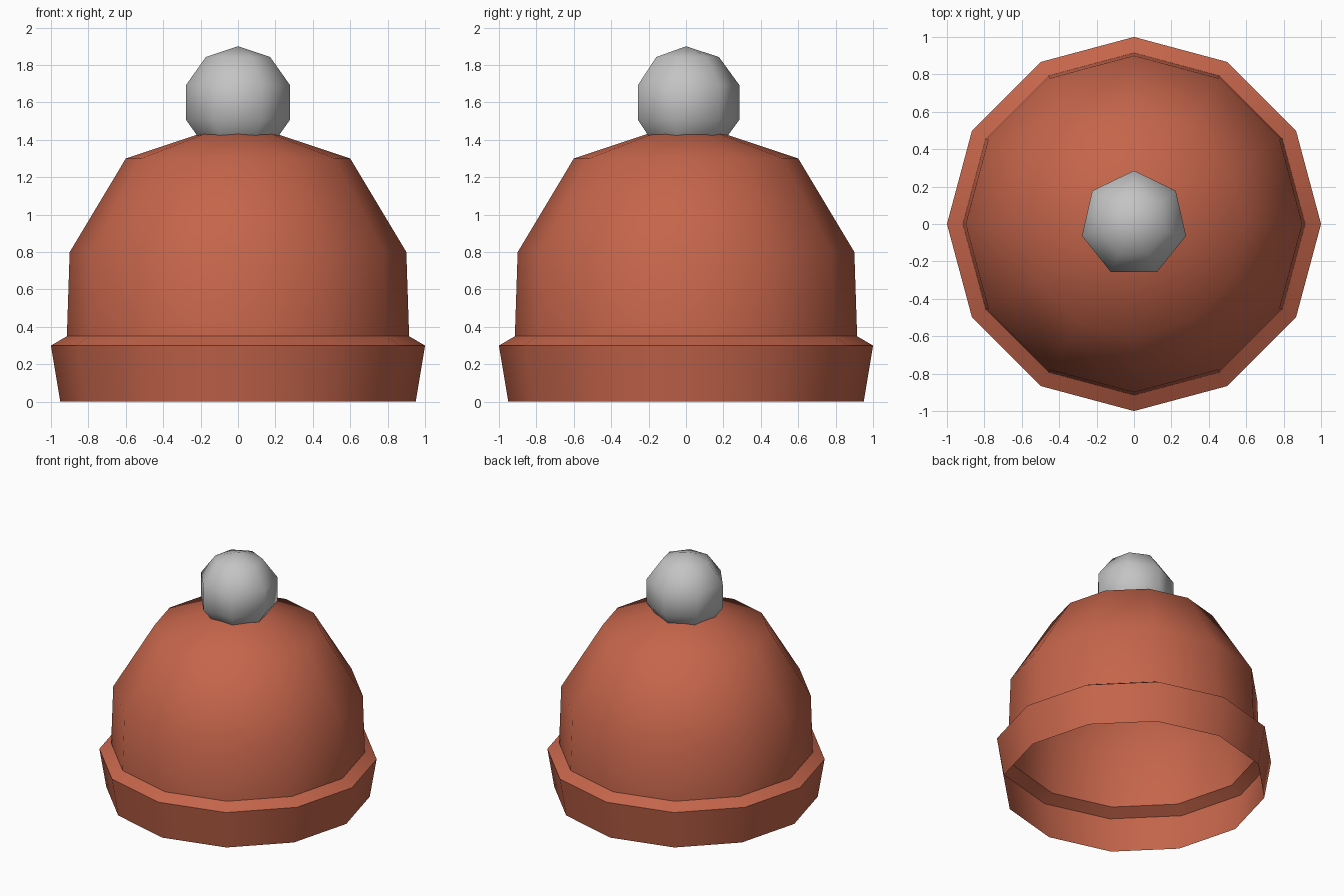
import bpy
import bmesh
from math import cos, sin, pi, radians

cube = bpy.data.objects.get("Cube")
if cube:
    bpy.data.objects.remove(cube, do_unlink=True)


def make_material(name, color):
    mat = bpy.data.materials.new(name)
    mat.use_nodes = True
    mat.diffuse_color = color
    mat.node_tree.nodes["Principled BSDF"].inputs["Base Color"].default_value = color
    return mat


def finish(name, bm, mat, angle):
    mesh = bpy.data.meshes.new(name)
    bm.to_mesh(mesh)
    bm.free()
    mesh.materials.append(mat)
    obj = bpy.data.objects.new(name, mesh)
    bpy.context.collection.objects.link(obj)
    bpy.ops.object.select_all(action="DESELECT")
    obj.select_set(True)
    bpy.context.view_layer.objects.active = obj
    bpy.ops.object.shade_smooth_by_angle(angle=radians(angle))
    return obj


def lathe(bm, profile, sides):
    """Stack rings of the profile (radius, height), open at the bottom."""
    rings = []
    for r, z in profile:
        rings.append([bm.verts.new((r * cos(2 * pi * i / sides),
                                    r * sin(2 * pi * i / sides), z))
                      for i in range(sides)])
    for low, high in zip(rings, rings[1:]):
        for i in range(sides):
            j = (i + 1) % sides
            bm.faces.new((low[i], low[j], high[j], high[i]))
    return rings[-1]


wool = make_material("terracotta wool", (0.56, 0.13, 0.07, 1))
fluff = make_material("light grey fluff", (0.55, 0.55, 0.55, 1))
SIDES = 12

# Hat shell: a thin sheet with folded brim, ledge and domed crown
bm = bmesh.new()
top = lathe(bm, [(0.95, 0), (1, 0.3), (0.915, 0.35), (0.9, 0.8), (0.6, 1.3)], SIDES)
apex = bm.verts.new((0, 0, 1.5))
for i in range(SIDES):
    bm.faces.new((top[i], top[(i + 1) % SIDES], apex))
finish("knit_hat", bm, wool, 50)

# Pompom: coarse ball sunk into the crown
bm = bmesh.new()
bmesh.ops.create_uvsphere(bm, u_segments=7, v_segments=5, radius=0.3)
bmesh.ops.translate(bm, verts=bm.verts, vec=(0, 0, 1.6))
finish("pompom", bm, fluff, 60)
